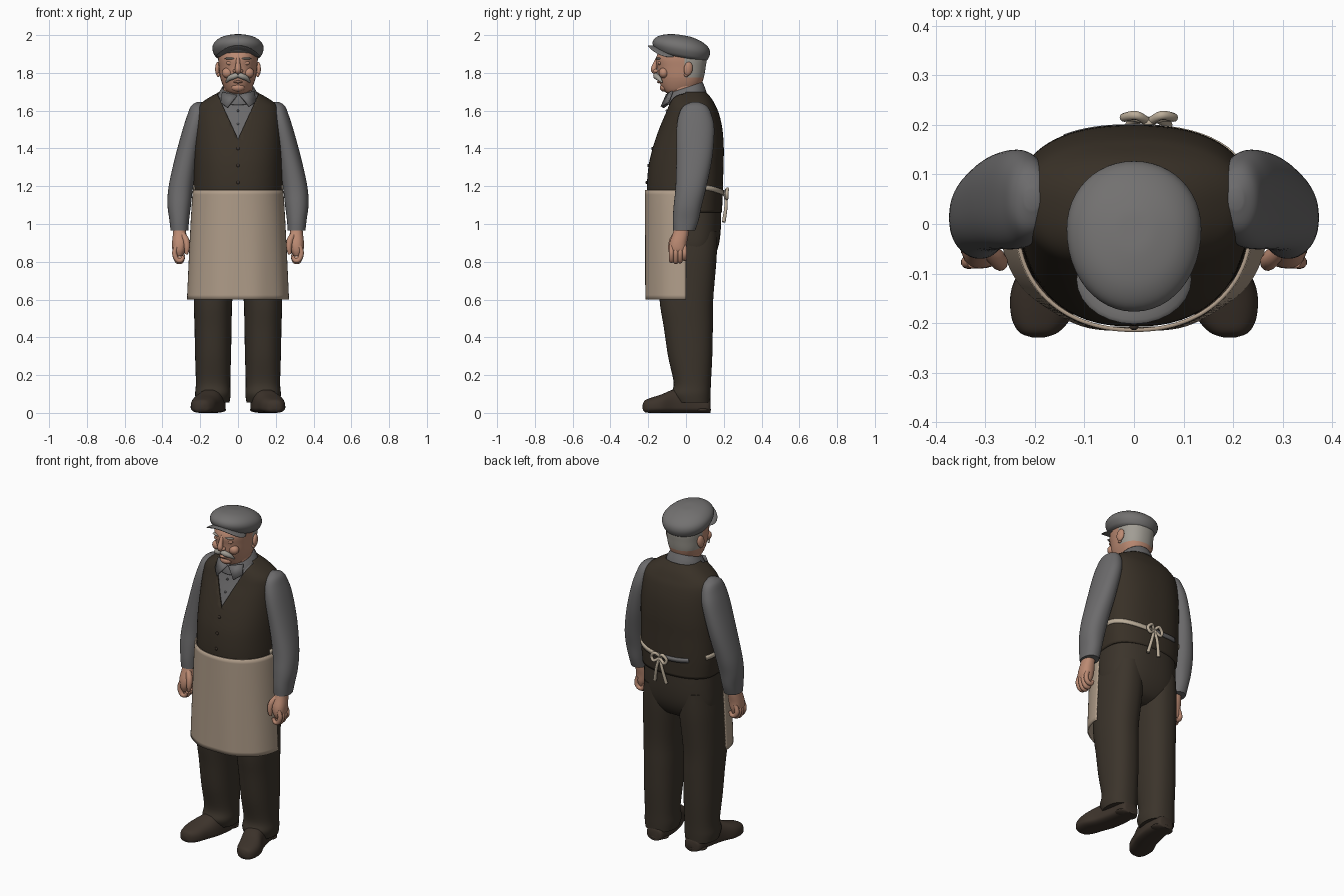
import bpy, bmesh, math
from mathutils import Vector, Matrix

def material(name, rgb):
    m = bpy.data.materials.new(name)
    m.diffuse_color = (*rgb, 1)
    return m

SHIRT = material("shirt grey", (0.15, 0.147, 0.15))
CAP = material("cap grey", (0.17, 0.165, 0.163))
VEST = material("vest brown", (0.040, 0.030, 0.020))
TROUSER = material("trouser brown", (0.044, 0.034, 0.024))
SHOE = material("shoe brown", (0.046, 0.033, 0.024))
APRON = material("apron beige", (0.43, 0.335, 0.25))
TIE = material("tie beige", (0.50, 0.42, 0.32))
SKIN = material("skin", (0.50, 0.255, 0.17))
HAIR = material("hair grey", (0.36, 0.34, 0.30))

def finish(name, me, *mats):
    for m in mats:
        me.materials.append(m)
    me.shade_smooth()
    me.set_sharp_from_angle(angle=math.radians(50))
    ob = bpy.data.objects.new(name, me)
    bpy.context.collection.objects.link(ob)
    return ob

def spline(pts, sub):
    """Catmull-Rom through tuples of numbers."""
    out, last = [], len(pts) - 1
    for i in range(last):
        p0, p1, p2, p3 = pts[max(i - 1, 0)], pts[i], pts[i + 1], pts[min(i + 2, last)]
        for k in range(sub):
            t = k / sub
            out.append([b + 0.5 * t * (c - a + t * (2*a - 5*b + 4*c - d + t * (3*(b - c) + d - a)))
                        for a, b, c, d in zip(p0, p1, p2, p3)])
    return out + [list(pts[-1])]

def power(v, n):
    return math.copysign(abs(v) ** (2 / n), v)

def section(ring, t, n):
    cx, cy, h, ra, rf, rb = ring
    s = math.sin(t)
    return cx + ra * power(math.cos(t), n), cy + (rb if s > 0 else rf) * power(s, n), h

def loft(name, rings, mats, n=2.3, along="Z", side=1, tilt=0, seg=48, sub=5, caps=True, edit=None):
    """Rings: centre x, centre y, height, half width, front depth, back depth."""
    bm = bmesh.new()
    rows = []
    for r in spline(rings, sub):
        row = []
        for k in range(seg):
            x, y, h = section(r, 2 * math.pi * k / seg, n)
            co = (side * x, y, h + tilt * y) if along == "Z" else (side * x, h, y)
            row.append(bm.verts.new(co))
        rows.append(row)
    for a, b in zip(rows, rows[1:]):
        for k in range(seg):
            j = (k + 1) % seg
            bm.faces.new((a[k], a[j], b[j], b[k]))
    if caps:
        bm.faces.new(rows[0])
        bm.faces.new(rows[-1])
    bmesh.ops.recalc_face_normals(bm, faces=bm.faces[:])
    if edit:
        edit(bm)
    me = bpy.data.meshes.new(name)
    bm.to_mesh(me)
    bm.free()
    return finish(name, me, *mats)

def cut(bm, co, no):
    bmesh.ops.bisect_plane(bm, geom=bm.verts[:] + bm.edges[:] + bm.faces[:], plane_co=co, plane_no=no)

def tube(name, pts, mat, res=3, sub=6):
    """Points: x, y, z, radius."""
    cu = bpy.data.curves.new(name, "CURVE")
    cu.dimensions, cu.bevel_depth, cu.bevel_resolution, cu.use_fill_caps = "3D", 1, res, True
    p = spline(pts, sub)
    sp = cu.splines.new("POLY")
    sp.points.add(len(p) - 1)
    for q, (x, y, z, r) in zip(sp.points, p):
        q.co, q.radius = (x, y, z, 1), r
    tmp = bpy.data.objects.new(name + " path", cu)
    bpy.context.collection.objects.link(tmp)
    me = bpy.data.meshes.new_from_object(tmp.evaluated_get(bpy.context.evaluated_depsgraph_get()))
    bpy.data.objects.remove(tmp)
    me.materials.clear()
    return finish(name, me, mat)

def ball(name, co, size, mat, rx=0, rz=0, bend=0):
    bm = bmesh.new()
    bmesh.ops.create_uvsphere(bm, u_segments=28, v_segments=16, radius=1)
    mx = Matrix.Translation(co) @ Matrix.Rotation(rz, 4, "Z") @ Matrix.Rotation(rx, 4, "X") @ Matrix.Diagonal((*size, 1))
    bm.transform(mx)
    for v in bm.verts:
        v.co.z -= bend * v.co.x ** 2
    me = bpy.data.meshes.new(name)
    bm.to_mesh(me)
    bm.free()
    return finish(name, me, mat)

# Vest with a V neck over the shirt body
BODY = [(0, .05, 1.06, .226, .240, .140), (0, .05, 1.17, .235, .257, .145), (0, .05, 1.30, .236, .249, .148),
        (0, .05, 1.40, .236, .227, .150), (0, .05, 1.50, .233, .194, .143), (0, .05, 1.58, .228, .163, .126),
        (0, .045, 1.625, .212, .143, .112), (0, .04, 1.665, .160, .128, .095), (0, .03, 1.70, .098, .105, .075)]
SLOPE, VZ = 0.46, 1.45
def v_neck(bm):
    for s in (1, -1):
        cut(bm, (0, 0, VZ), (s, 0, -SLOPE))
    gone = []
    for f in bm.faces:
        c = f.calc_center_median()
        if c.y < 0 and abs(c.x) < (c.z - VZ) * SLOPE:
            gone.append(f)
    bmesh.ops.delete(bm, geom=gone, context="FACES")
vest = loft("vest", BODY, [VEST], 2.35, seg=72, caps=False, edit=v_neck)
mod = vest.modifiers.new("cloth", "SOLIDIFY")
mod.thickness, mod.offset = 0.012, -1
loft("shirt_body", [(a, b, c, d - .014, e - .014, f - .014) for a, b, c, d, e, f in BODY], [SHIRT], 2.35)
for z, y in ((1.40, -.178), (1.31, -.199), (1.22, -.208)):
    ball("vest_button", (0, y, z), (.009, .006, .009), SHOE)
for z, y in ((1.60, -.102), (1.53, -.121)):
    ball("shirt_button", (0, y, z), (.006, .006, .006), SHIRT)

# Collar and its points
collar = loft("collar", [(0, 0, 1.665, .108, .104, .108), (0, 0, 1.69, .102, .100, .100), (0, 0, 1.722, .084, .088, .088)],
              [SHIRT], 2.1, tilt=.33, caps=False)
collar.modifiers.new("cloth", "SOLIDIFY").thickness = 0.008
for s in (1, -1):
    me = bpy.data.meshes.new("collar_point")
    me.from_pydata([(s * .006, -.098, 1.682), (s * .085, -.068, 1.70), (s * .092, -.088, 1.645), (s * .058, -.126, 1.618)],
                   [], [(0, 1, 2, 3)])
    finish("collar_point", me, SHIRT).modifiers.new("cloth", "SOLIDIFY").thickness = 0.01

# Trousers: seat and legs, then shoes
loft("trouser_seat", [(0, .03, 1.12, .215, .195, .155), (0, .03, .97, .226, .185, .154), (0, .03, .87, .224, .17, .138),
                      (0, .02, .80, .19, .13, .11), (0, .02, .77, .10, .07, .06)], [TROUSER], 2.4)
for s in (1, -1):
    loft("trouser_leg", [(.118, .01, .96, .100, .15, .155), (.121, .01, .82, .110, .155, .152), (.132, .01, .60, .102, .15, .134),
                         (.132, .02, .45, .098, .137, .122), (.132, .03, .30, .095, .125, .109), (.132, .035, .16, .091, .10, .097),
                         (.133, .03, .10, .094, .108, .100), (.133, .035, .055, .088, .09, .093)], [TROUSER], 2.3, side=s)
    loft("shoe", [(.125, .03, .131, .03, .03, .03), (.127, .03, .115, .053, .03, .05), (.13, .03, .03, .064, .03, .10),
                  (.147, .03, -.06, .069, .03, .095), (.175, .03, -.13, .072, .03, .068), (.186, .03, -.185, .062, .03, .050),
                  (.192, .03, -.218, .040, .026, .036), (.193, .03, -.229, .012, .01, .014)], [SHOE], 2.6, along="Y", side=s)
    ball("shoe_heel", (s * .128, .085, .016), (.066, .048, .016), SHOE)

# Sleeves, hands and fingers
for s in (1, -1):
    loft("sleeve", [(.205, .05, 1.645, .015, .02, .02), (.210, .05, 1.625, .038, .062, .06), (.217, .05, 1.58, .050, .087, .085),
                    (.236, .05, 1.50, .057, .10, .10), (.272, .045, 1.35, .062, .096, .094), (.302, .025, 1.20, .065, .08, .084),
                    (.311, .01, 1.10, .062, .075, .074), (.311, -.003, 1.02, .052, .067, .070), (.310, -.01, .965, .047, .058, .058)],
         [SHIRT], 2.2, side=s)
    loft("palm", [(.309, -.02, 1.0, .03, .036, .036), (.309, -.028, .95, .035, .042, .042), (.309, -.04, .90, .040, .047, .045),
                  (.312, -.043, .86, .034, .046, .044), (.312, -.043, .83, .018, .035, .035)], [SKIN], 2.3, side=s, seg=28)
    for i in range(4):
        y, low = -.077 + .023 * i, .79 + (.006, 0, .004, .016)[i]
        tube("finger", [(s * .326, y, .885, .012), (s * .336, y, .845, .0135), (s * .322, y, low + .014, .013),
                        (s * .300, y, low + .012, .012), (s * .288, y, low + .034, .009)], SKIN)
    tube("thumb", [(s * .298, -.05, .95, .016), (s * .276, -.07, .915, .018), (s * .270, -.08, .875, .015),
                   (s * .274, -.08, .84, .009)], SKIN)

# Apron: front half shell with soft folds
bm = bmesh.new()
grid = []
for i in range(25):
    u = i / 24
    row = []
    for k in range(61):
        t = math.pi * (1 + k / 60)
        fold = 1 + .012 * u * math.sin(9 * t) * math.sin(t) ** 2
        ring = (0, .0, 1.18 - .58 * u, (.239 + .031 * u ** .8) * fold, .218 * fold, .2)
        row.append(bm.verts.new(section(ring, t, 2.15)))
    grid.append(row)
for a, b in zip(grid, grid[1:]):
    for k in range(60):
        bm.faces.new((a[k], b[k], b[k + 1], a[k + 1]))
me = bpy.data.meshes.new("apron")
bm.to_mesh(me)
bm.free()
finish("apron", me, APRON).modifiers.new("cloth", "SOLIDIFY").thickness = 0.008

# Apron ties, back cinch and bow
def band(name, t0, t1, mat):
    pts = []
    for k in range(17):
        t = t0 + (t1 - t0) * k / 16
        x, y, z = section((0, .05, 1.165 + .03 * abs(math.cos(t)) ** 2, .236, .257, .147), t, 2.35)
        pts.append((x, y, z))
    me = bpy.data.meshes.new(name)
    me.from_pydata([(x, y, z + d) for d in (-.013, .013) for x, y, z in pts], [],
                   [(k + 1, k, k + 17, k + 18) for k in range(16)])
    mod = finish(name, me, mat).modifiers.new("cloth", "SOLIDIFY")
    mod.thickness, mod.offset = 0.009, 0
band("apron_tie", -.25, 1.45, TIE)
band("back_cinch", 1.45, 2.15, SHIRT)
band("apron_tie_far", 2.7, 3.4, TIE)
ball("bow_knot", (.03, .203, 1.162), (.014, .013, .016), TIE)
for s in (1, -1):
    tube("bow_loop", [(.03, .205, 1.162, .008), (.03 + s * .025, .219, 1.185, .009), (.03 + s * .05, .215, 1.16, .009),
                      (.03 + s * .035, .216, 1.135, .009), (.03, .208, 1.158, .008)], TIE)
    tube("bow_tail", [(.03, .207, 1.16, .008), (.03 + s * .018, .212, 1.10, .009), (.03 + s * .038, .200, 1.01, .010)], TIE)

# Neck and head, grey hair behind the temples
loft("neck", [(0, .01, 1.62, .085, .09, .08), (0, .0, 1.69, .078, .088, .08), (0, .0, 1.75, .078, .09, .085),
              (0, .0, 1.80, .08, .07, .09)], [SKIN], 2.1)
def hair_rule(bm):
    cut(bm, (0, 0, 1.775), (0, 0, 1))
    cut(bm, (0, -.008, 0), (0, 1, 0))
    for f in bm.faces:
        c = f.calc_center_median()
        f.material_index = int(c.y > -.008 and c.z > 1.775)
loft("head", [(0, -.05, 1.688, .03, .04, .05), (0, -.03, 1.70, .058, .082, .09), (0, -.01, 1.73, .078, .122, .088),
              (0, 0, 1.775, .094, .146, .094), (0, 0, 1.83, .101, .153, .104), (0, 0, 1.88, .105, .158, .110),
              (0, 0, 1.93, .10, .13, .10), (0, 0, 1.96, .06, .08, .06)], [SKIN, HAIR], 2.2, edit=hair_rule)
tube("nose", [(0, -.148, 1.882, .010), (0, -.162, 1.85, .012), (0, -.170, 1.818, .017), (0, -.160, 1.802, .013)], SKIN)
ball("chin", (0, -.115, 1.722), (.036, .024, .022), SKIN)
ball("lower_lip", (0, -.142, 1.752), (.024, .012, .007), SKIN)
for s in (1, -1):
    ball("nostril", (s * .016, -.160, 1.81), (.010, .014, .010), SKIN)
    ball("cheek", (s * .055, -.118, 1.80), (.030, .026, .028), SKIN)
    ball("eyelid", (s * .042, -.139, 1.852), (.020, .010, .011), SKIN)
    ball("eyebrow", (s * .045, -.146, 1.876), (.027, .010, .006), HAIR, rz=s * .3)
    ball("ear", (s * .107, .012, 1.822), (.013, .024, .036), SKIN, rx=-.15, rz=s * .25)
    ball("ear_lobe", (s * .104, .002, 1.79), (.009, .012, .012), SKIN)
    tube("moustache", [(0, -.160, 1.788, .012), (s * .022, -.157, 1.782, .016), (s * .046, -.144, 1.770, .013),
                       (s * .064, -.126, 1.750, .004)], HAIR)

# Flat cap and visor
loft("cap", [(0, -.01, 1.878, .108, .125, .110), (0, -.01, 1.892, .124, .150, .126), (0, -.01, 1.925, .136, .167, .137),
             (0, -.01, 1.955, .127, .155, .128), (0, -.01, 1.98, .095, .115, .092), (0, -.01, 1.994, .045, .055, .043),
             (0, -.01, 1.996, .006, .006, .006)], [CAP], 2.05, tilt=-.17)
ball("cap_visor", (0, -.112, 1.922), (.116, .092, .013), CAP, rx=-.22, bend=2.6)
